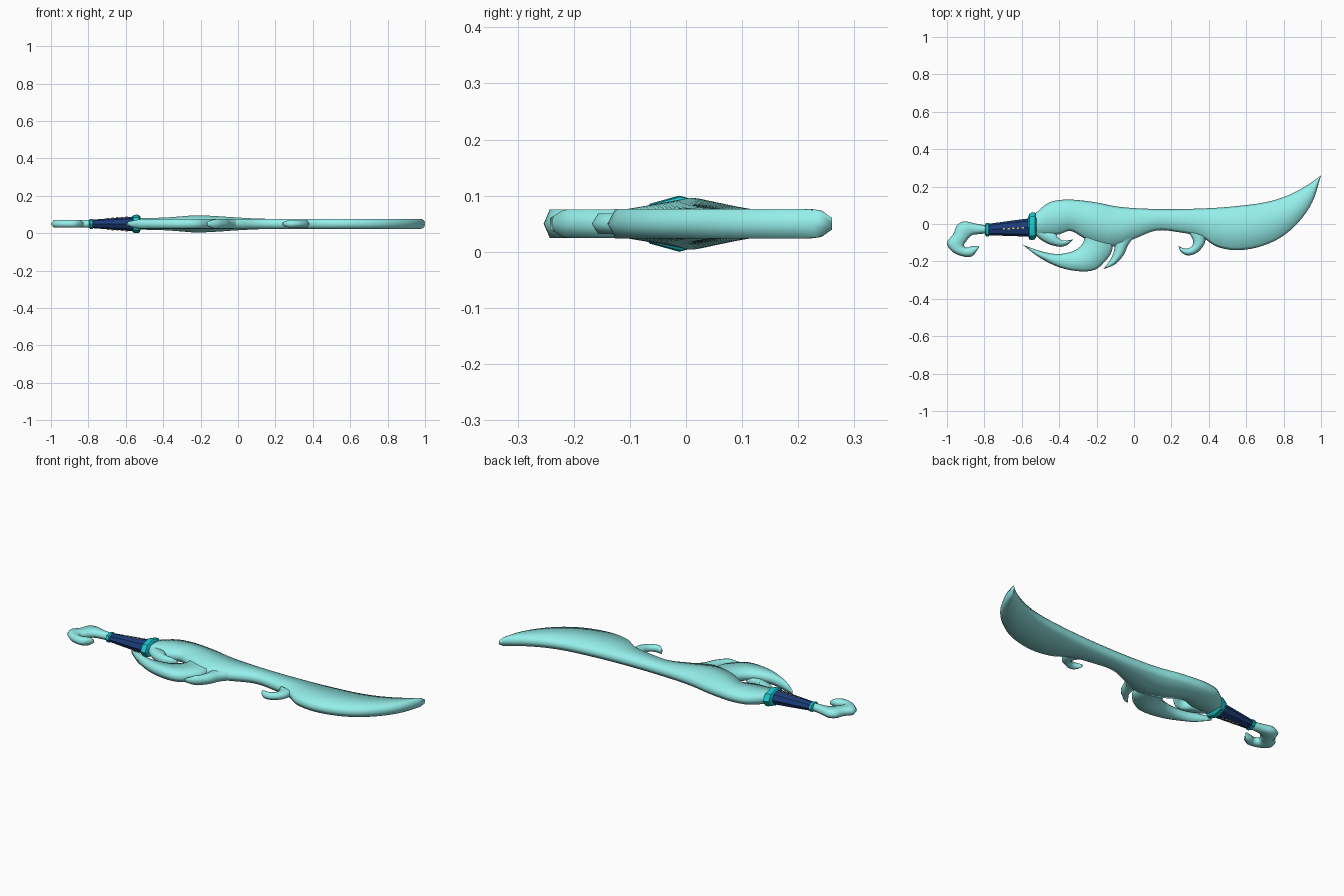
import bpy, bmesh
from math import cos, sin, pi
from mathutils import Vector

if "Cube" in bpy.data.objects:
    bpy.data.objects.remove(bpy.data.objects["Cube"])

Z = 0.05  # mid-plane of the flat sword


def mat(name, rgb):
    m = bpy.data.materials.new(name)
    m.diffuse_color = (*rgb, 1)
    m.use_nodes = True
    m.node_tree.nodes["Principled BSDF"].inputs["Base Color"].default_value = m.diffuse_color
    return m


PALE = mat("pale_aqua", (0.30, 0.86, 0.83))
CYAN = mat("bright_cyan", (0.01, 0.58, 0.62))
NAVY = mat("navy", (0.012, 0.045, 0.19))
GOLD = mat("gold", (0.65, 0.55, 0.25))


def spline(pts, k=4):
    """Catmull-Rom resampling."""
    p = [Vector(q) for q in pts]
    p = [2 * p[0] - p[1]] + p + [2 * p[-1] - p[-2]]
    out = []
    for i in range(1, len(p) - 2):
        a, b, c, d = p[i - 1:i + 3]
        for j in range(k):
            t = j / k
            out.append(0.5 * (2 * b + (c - a) * t + (2 * a - 5 * b + 4 * c - d) * t * t
                              + (3 * b - a - 3 * c + d) * t ** 3))
    return out + [p[-2]]


def skin(name, rings, material, angle=None):
    bm = bmesh.new()
    vs = [[bm.verts.new(c) for c in r] for r in rings]
    n = len(vs[0])
    for a, b in zip(vs, vs[1:]):
        for i in range(n):
            bm.faces.new((a[i], a[(i + 1) % n], b[(i + 1) % n], b[i]))
    bm.faces.new(vs[0])
    bm.faces.new(vs[-1])
    bmesh.ops.remove_doubles(bm, verts=bm.verts, dist=1e-4)
    bmesh.ops.recalc_face_normals(bm, faces=bm.faces)
    me = bpy.data.meshes.new(name)
    bm.to_mesh(me)
    bm.free()
    me.materials.append(material)
    ob = bpy.data.objects.new(name, me)
    bpy.context.collection.objects.link(ob)
    me.polygons.foreach_set("use_smooth", [True] * len(me.polygons))
    if angle:
        bpy.context.view_layer.objects.active = ob
        ob.select_set(True)
        bpy.ops.object.shade_smooth_by_angle(angle=angle)
        ob.select_set(False)
    return ob


def plate(name, side_a, side_b, h=0.026, ridge=None):
    """Flat bevelled strip between two outlines, with an optional raised ridge."""
    ridge = ridge or [h] * len(side_a)
    A = spline([(x, y, m) for (x, y), m in zip(side_a, ridge)])
    B = spline([(x, y, 0) for x, y in side_b])
    rings = []
    for a, b in zip(A, B):
        top = a.z
        a, b = Vector((a.x, a.y, Z)), Vector((b.x, b.y, Z))
        w = (b - a).length
        f = min(1, 0.4 + w / 0.05)
        inset = (b - a).normalized() * min(0.014, 0.3 * w)
        up = Vector((0, 0, h * f))
        mid, mup = (a + b) / 2, Vector((0, 0, top * f))
        rings.append([a, a + inset + up, mid + mup, b - inset + up,
                      b, b - inset - up, mid - mup, a + inset - up])
    return skin(name, rings, PALE)


def tube(name, stations, material, n=8, angle=0.6):
    """Elliptical rings (x, centre y, radius y, radius z) along x."""
    rings = [[(x, c + ry * cos(2 * pi * i / n), Z + rz * sin(2 * pi * i / n))
              for i in range(n)] for x, c, ry, rz in stations]
    return skin(name, rings, material, angle)


# Main blade
plate("blade",
      [(-.535, .05), (-.46, .112), (-.38, .13), (-.3, .128), (-.2, .115), (-.1, .095),
       (0, .085), (.13, .08), (.25, .08), (.36, .083), (.46, .088), (.56, .097),
       (.68, .112), (.78, .137), (.87, .175), (.94, .217), (1, .26)],
      [(-.535, -.06), (-.46, -.06), (-.4, -.055), (-.335, -.038), (-.24, -.09), (-.11, -.12),
       (0, -.08), (.12, -.035), (.245, -.045), (.36, -.07), (.44, -.12), (.54, -.14),
       (.66, -.125), (.78, -.075), (.88, .01), (.955, .12), (1, .26)],
      ridge=[.03, .032, .034, .039, .046, .041, .034, .028] + [.0265] * 9)

# Large claw sweeping back under the guard
plate("guard_claw",
      [(-.11, -.07), (-.12, -.15), (-.16, -.205), (-.21, -.245), (-.29, -.253),
       (-.395, -.233), (-.5, -.183), (-.597, -.11)],
      [(-.265, -.06), (-.268, -.09), (-.285, -.117), (-.315, -.14), (-.36, -.155),
       (-.42, -.16), (-.5, -.145), (-.597, -.11)], h=0.0255)

# Shorter fang beside the claw
plate("guard_fang",
      [(.01, -.06), (-.03, -.11), (-.055, -.165), (-.1, -.215), (-.165, -.242)],
      [(-.115, -.07), (-.104, -.115), (-.112, -.16), (-.132, -.2), (-.165, -.242)], h=0.0252)

# Curl next to the collar
plate("guard_curl",
      [(-.535, -.05), (-.5, -.083), (-.45, -.11), (-.39, -.122), (-.35, -.107), (-.325, -.083)],
      [(-.5, 0), (-.46, -.03), (-.42, -.045), (-.408, -.07), (-.38, -.088), (-.325, -.083)],
      h=0.0248)

# Small hook on the cutting edge
plate("edge_hook",
      [(.385, -.06), (.375, -.11), (.335, -.155), (.285, -.168), (.25, -.147), (.238, -.118)],
      [(.29, -.04), (.315, -.085), (.312, -.115), (.29, -.13), (.265, -.13), (.238, -.118)],
      h=0.018)

# Curled pommel
plate("pommel_hook",
      [(-.78, -.01), (-.85, .003), (-.905, .014), (-.945, -.005), (-.967, -.055),
       (-1, -.1), (-.975, -.145), (-.92, -.172), (-.865, -.172), (-.825, -.12)],
      [(-.78, -.05), (-.84, -.055), (-.865, -.06), (-.885, -.075), (-.895, -.09),
       (-.907, -.105), (-.907, -.12), (-.89, -.127), (-.865, -.117), (-.825, -.12)], h=0.02)

# Grip with its collar and end ring
tube("grip", [(-.785, -.03, .03, .022), (-.67, -.024, .04, .031), (-.545, -.018, .05, .04)], NAVY)
tube("collar", [(-.566, -.014, .05, .038), (-.56, -.014, .068, .046), (-.545, -.012, .075, .05),
                (-.53, -.01, .072, .048), (-.522, -.01, .058, .038)], CYAN)
tube("end_ring", [(-.796, -.03, .027, .02), (-.792, -.03, .036, .026), (-.778, -.03, .036, .026),
                  (-.772, -.03, .028, .021)], CYAN)

# Row of studs on both faces of the grip
for side, sgn in (("upper", 1), ("lower", -1)):
    for i in range(5):
        t = i / 4
        bpy.ops.mesh.primitive_cube_add(
            size=1, location=(-.695 + .1 * t, -.026 + .005 * t, Z + sgn * (.029 + .008 * t)))
        s = bpy.context.object
        s.name = f"grip_stud_{side}_{i + 1}"
        s.scale = (.012, .008, .006)
        s.data.materials.append(GOLD)
